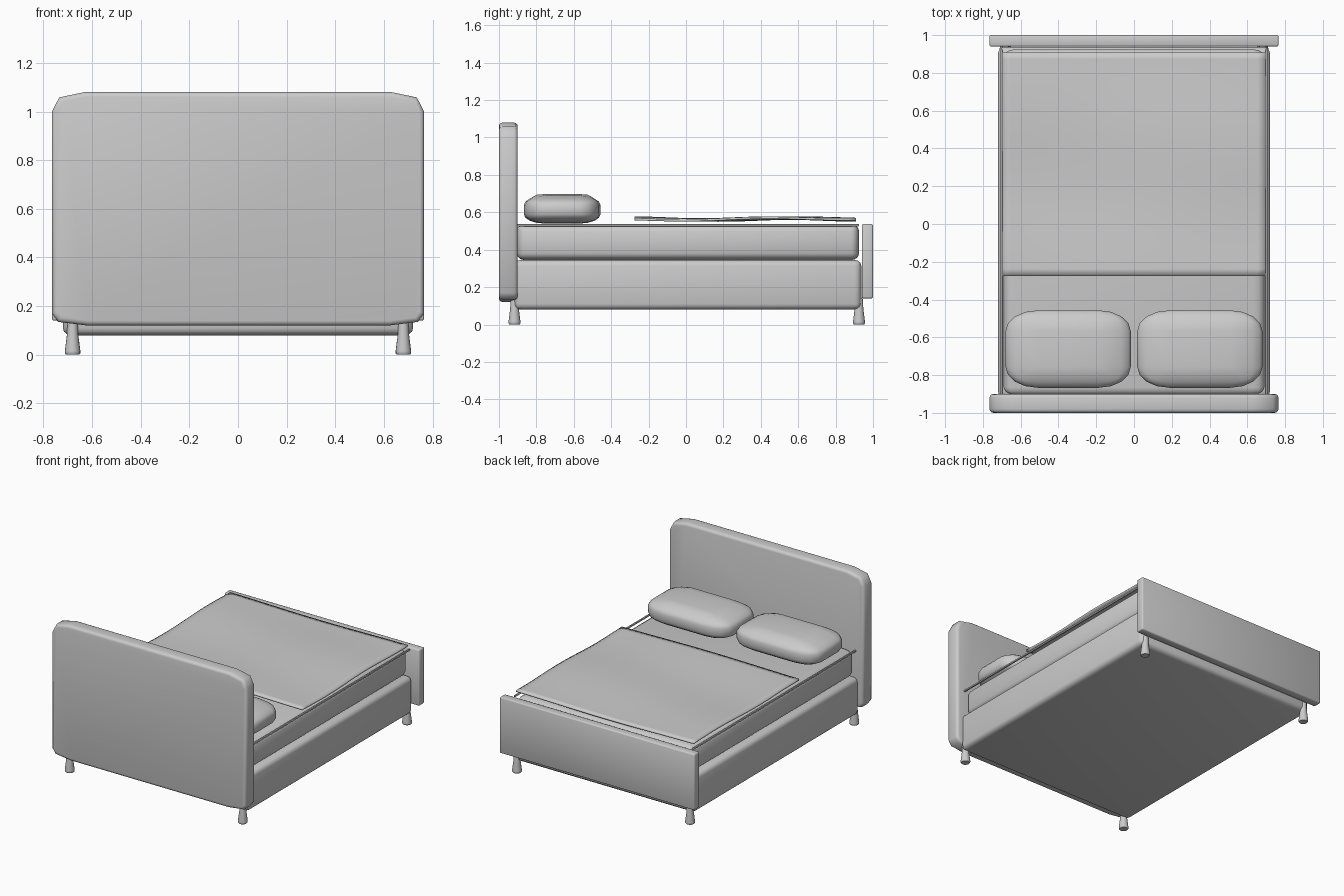
import bpy, bmesh, math

old = bpy.data.objects.get("Cube")
if old:
    bpy.data.objects.remove(old, do_unlink=True)

grey = bpy.data.materials.new("light grey")
grey.use_nodes = True
grey.diffuse_color = (0.6, 0.6, 0.6, 1)
grey.node_tree.nodes["Principled BSDF"].inputs["Base Color"].default_value = (0.6, 0.6, 0.6, 1)


def finish(name, bm, angle=50):
    """Turn a bmesh into a smooth shaded object."""
    bmesh.ops.recalc_face_normals(bm, faces=bm.faces)
    mesh = bpy.data.meshes.new(name)
    bm.to_mesh(mesh)
    bm.free()
    mesh.materials.append(grey)
    obj = bpy.data.objects.new(name, mesh)
    bpy.context.collection.objects.link(obj)
    bpy.ops.object.select_all(action="DESELECT")
    obj.select_set(True)
    bpy.context.view_layer.objects.active = obj
    bpy.ops.object.shade_smooth_by_angle(angle=math.radians(angle))
    return obj


def box(name, x, y, z, radii, segments=3):
    """Box between x, y, z ranges with its own rounding radius on each axis."""
    bm = bmesh.new()
    bmesh.ops.create_cube(bm, size=2)
    bmesh.ops.bevel(bm, geom=bm.edges[:], offset=0.4, segments=segments,
                    profile=0.5, affect="EDGES", clamp_overlap=True)
    for v in bm.verts:
        for i, (lo, hi) in enumerate((x, y, z)):
            half, r, c = (hi - lo) / 2, radii[i], v.co[i]
            # the rounded band is rescaled to the wanted radius
            inner = max(abs(c) - 0.6, 0) / 0.4
            size = half - r + r * inner
            v.co[i] = (lo + hi) / 2 + math.copysign(size, c)
    return finish(name, bm)


# Headboard: outline with cut corners, softened along both rims
corner = [(0.765, 0.17), (0.765, 1.0), (0.735, 1.058), (0.63, 1.08)]
low = [(0.62, 0.12), (0.74, 0.135)]
right = low + corner
outline = right + [(-x, z) for x, z in reversed(right)]
bm = bmesh.new()
face = bm.faces.new([bm.verts.new((x, -1, z)) for x, z in outline])
out = bmesh.ops.extrude_face_region(bm, geom=[face])
bmesh.ops.translate(bm, vec=(0, 0.1, 0),
                    verts=[g for g in out["geom"] if isinstance(g, bmesh.types.BMVert)])
rims = [e for e in bm.edges if abs(e.verts[0].co.y - e.verts[1].co.y) < 0.01]
bmesh.ops.bevel(bm, geom=rims, offset=0.02, segments=3, profile=0.5, affect="EDGES")
finish("headboard", bm)

# Footboard, base and mattress
box("footboard", (-0.765, 0.765), (0.94, 1.0), (0.14, 0.537), (0.008, 0.008, 0.008), 2)
box("bed_base", (-0.72, 0.72), (-0.92, 0.937), (0.08, 0.345), (0.035, 0.035, 0.03))
box("mattress", (-0.69, 0.69), (-0.905, 0.925), (0.345, 0.535), (0.06, 0.04, 0.035))

# Pillows and side strips, mirrored left and right
for side, s in (("left", 1), ("right", -1)):
    xs = sorted((s * 0.017, s * 0.68))
    pillow = box(side + "_pillow", xs, (-0.867, -0.457), (0.54, 0.688), (0.17, 0.11, 0.05), 4)
    for v in pillow.data.vertices:
        if v.co.z > 0.68:
            v.co.z += 0.012 * (1 - (abs(v.co.x - s * 0.35) / 0.35) ** 2)
    strip = sorted((s * 0.694, s * 0.706))
    box(side + "_side_strip", strip, (-0.905, 0.925), (0.525, 0.537), (0.003, 0.003, 0.003), 2)

# Blanket: thin sheet with gentle waves
bm = bmesh.new()
bmesh.ops.create_grid(bm, x_segments=32, y_segments=32, size=1)
for v in bm.verts:
    u, w = v.co.x, v.co.y
    wave = 0.5 * math.sin(4.5 * w + 0.8 * u) + 0.35 * math.sin(3 * u - 1.5 * w)
    v.co = (u * 0.697, 0.317 + w * 0.592, 0.564 + 0.01 * wave)
blanket = finish("blanket", bm)
thick = blanket.modifiers.new("thickness", "SOLIDIFY")
thick.thickness = 0.012
thick.offset = 0

# Flared legs
for x, xname in ((0.68, "left"), (-0.68, "right")):
    for y, yname in ((-0.917, "front"), (0.925, "back")):
        bm = bmesh.new()
        rings = [(0.027, 0), (0.032, 0.006), (0.032, 0.015), (0.023, 0.085), (0.021, 0.14)]
        loops = []
        for r, z in rings:
            loops.append([bm.verts.new((x + r * math.cos(a * math.tau / 16),
                                        y + r * math.sin(a * math.tau / 16), z))
                          for a in range(16)])
        for a, b in zip(loops, loops[1:]):
            for i in range(16):
                j = (i + 1) % 16
                bm.faces.new((a[i], a[j], b[j], b[i]))
        bm.faces.new(loops[0])
        bm.faces.new(loops[-1])
        finish(f"{yname}_{xname}_leg", bm)
